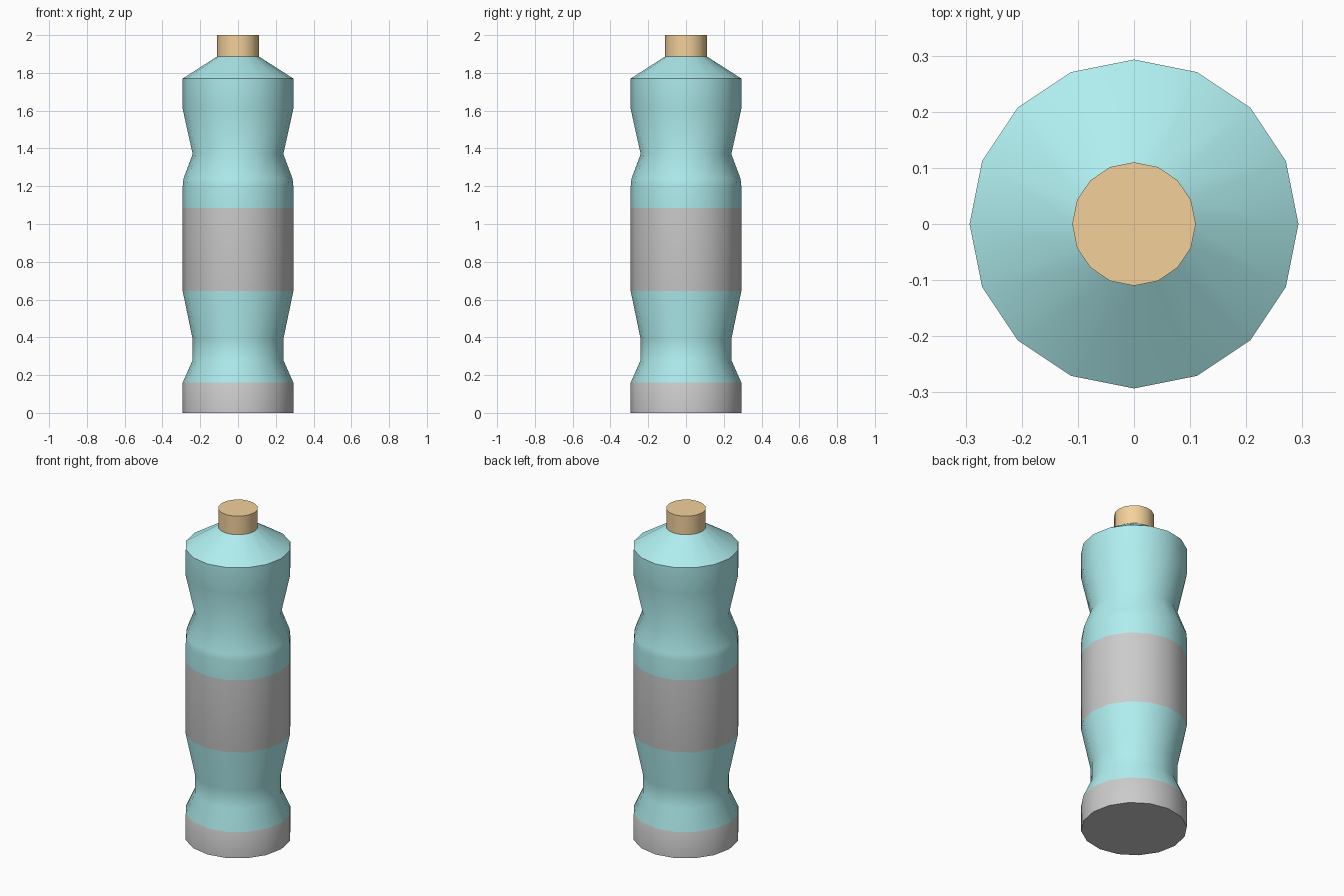
import bpy, bmesh
from math import cos, sin, pi, radians

if "Cube" in bpy.data.objects:
    bpy.data.objects.remove(bpy.data.objects["Cube"])

SIDES = 16


def material(name, rgb):
    mat = bpy.data.materials.new(name)
    mat.diffuse_color = (*rgb, 1)
    mat.use_nodes = True
    mat.node_tree.nodes["Principled BSDF"].inputs["Base Color"].default_value = mat.diffuse_color
    return mat


def lathe(name, profile, mats, band_mats, close_bottom=False, close_top=False):
    """Spin (radius, z) points around z; band_mats gives a material slot per band."""
    bm = bmesh.new()
    rings = [[bm.verts.new((r * cos(2 * pi * i / SIDES), r * sin(2 * pi * i / SIDES), z))
              for i in range(SIDES)] for r, z in profile]
    for lower, upper, slot in zip(rings, rings[1:], band_mats):
        for i in range(SIDES):
            j = (i + 1) % SIDES
            bm.faces.new((lower[i], lower[j], upper[j], upper[i])).material_index = slot
    if close_bottom:
        bm.faces.new(rings[0][::-1]).material_index = band_mats[0]
    if close_top:
        bm.faces.new(rings[-1]).material_index = band_mats[-1]
    mesh = bpy.data.meshes.new(name)
    bm.to_mesh(mesh)
    bm.free()
    for mat in mats:
        mesh.materials.append(mat)
    obj = bpy.data.objects.new(name, mesh)
    bpy.context.collection.objects.link(obj)
    bpy.ops.object.select_all(action='DESELECT')
    obj.select_set(True)
    bpy.context.view_layer.objects.active = obj
    bpy.ops.object.shade_smooth_by_angle(angle=radians(40))
    return obj


teal = material("teal", (0.43, 0.85, 0.86))
grey = material("grey", (0.8, 0.8, 0.8))
orange = material("orange", (0.90, 0.64, 0.33))

# Bottle body: grey foot, teal waist, grey label band, teal grip and shoulder
body_profile = [
    (0.293, 0.0), (0.293, 0.16),
    (0.24, 0.28), (0.24, 0.39), (0.293, 0.645),
    (0.293, 1.085),
    (0.293, 1.20), (0.289, 1.24), (0.24, 1.37), (0.293, 1.61), (0.293, 1.77), (0.11, 1.887),
]
lathe("bottle_body", body_profile, [teal, grey],
      [1, 0, 0, 0, 1, 0, 0, 0, 0, 0, 0], close_bottom=True)

# Cap on the neck
lathe("cap", [(0.11, 1.887), (0.11, 2.0)], [orange], [0], close_top=True)
